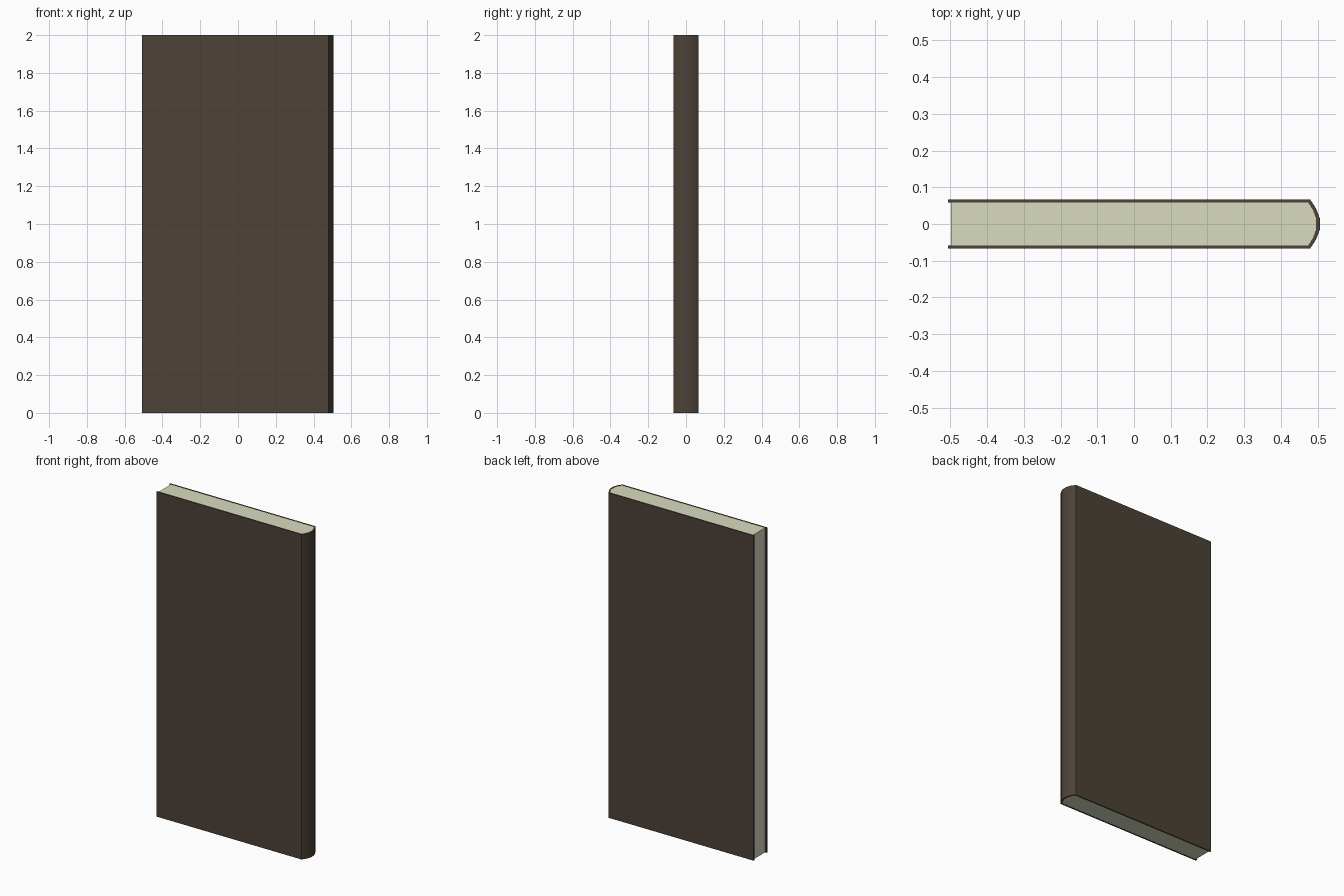
import bpy, bmesh

if "Cube" in bpy.data.objects:
    bpy.data.objects.remove(bpy.data.objects["Cube"])

HEIGHT = 2.0


def material(name, rgb):
    m = bpy.data.materials.new(name)
    m.diffuse_color = (*rgb, 1)
    m.use_nodes = True
    m.node_tree.nodes["Principled BSDF"].inputs["Base Color"].default_value = m.diffuse_color
    return m


def extrude_profile(name, points, z0, z1, mat):
    bm = bmesh.new()
    face = bm.faces.new([bm.verts.new((x, y, z0)) for x, y in points])
    ext = bmesh.ops.extrude_face_region(bm, geom=[face], use_keep_orig=True)
    top = [v for v in ext["geom"] if isinstance(v, bmesh.types.BMVert)]
    bmesh.ops.translate(bm, verts=top, vec=(0, 0, z1 - z0))
    bmesh.ops.recalc_face_normals(bm, faces=bm.faces)
    me = bpy.data.meshes.new(name)
    bm.to_mesh(me)
    bm.free()
    me.materials.append(mat)
    ob = bpy.data.objects.new(name, me)
    bpy.context.collection.objects.link(ob)
    # smooth only the gentle facets of the rounded spine
    bpy.context.view_layer.objects.active = ob
    ob.select_set(True)
    bpy.ops.object.shade_smooth_by_angle(angle=0.5)
    ob.select_set(False)
    return ob


def mirrored(half):
    """Mirror a half profile (y > 0) across y = 0."""
    return half + [(x, -y) for x, y in reversed(half)]


# Half profiles from the open edge round to the middle of the spine
outer = [(-0.507, 0.067), (0.480, 0.067), (0.496, 0.042), (0.506, 0.016)]
inner = [(-0.507, 0.058), (0.475, 0.058), (0.487, 0.039), (0.496, 0.015)]
block = [(-0.498, 0.058)] + inner[1:]

cover_mat = material("cover_brown", (0.074, 0.054, 0.040))
page_mat = material("page_cream", (0.69, 0.71, 0.52))

# Cover: one U-shaped shell of two boards and a rounded spine
extrude_profile("cover", mirrored(outer) + mirrored(inner)[::-1], 0, HEIGHT, cover_mat)

# Page block filling the cover
extrude_profile("pages", mirrored(block), 0.001, HEIGHT - 0.001, page_mat)
